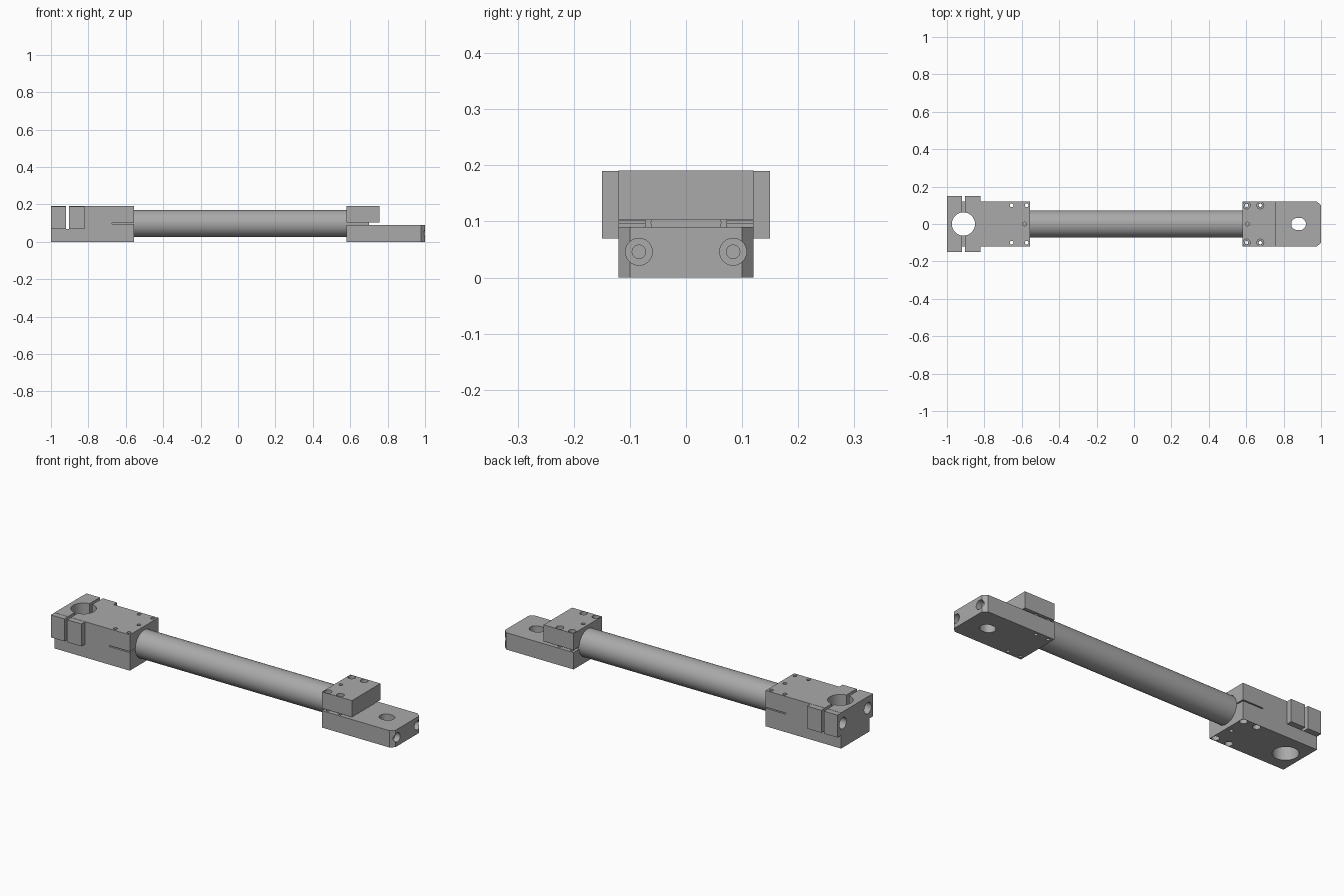
import bpy, bmesh
from math import pi
from mathutils import Matrix, Vector

if "Cube" in bpy.data.objects:
    bpy.data.objects.remove(bpy.data.objects["Cube"])

metal = bpy.data.materials.new("machined grey")
metal.use_nodes = True
grey = (0.4, 0.4, 0.4, 1)
metal.diffuse_color = grey
metal.node_tree.nodes["Principled BSDF"].inputs["Base Color"].default_value = grey
AXIS_Z = 0.098


def make(name, bm):
    mesh = bpy.data.meshes.new(name)
    bmesh.ops.recalc_face_normals(bm, faces=bm.faces)
    bm.to_mesh(mesh)
    bm.free()
    mesh.materials.append(metal)
    ob = bpy.data.objects.new(name, mesh)
    bpy.context.collection.objects.link(ob)
    return ob


def box(name, x, y, z):
    bm = bmesh.new()
    bmesh.ops.create_cube(bm, size=1)
    for v in bm.verts:
        v.co = Vector([(a + b) / 2 + c * (b - a) for (a, b), c in zip((x, y, z), v.co)])
    return make(name, bm)


def rod(name, axis, centre, r, length, sides=32):
    bm = bmesh.new()
    turn = Matrix.Rotation(pi / 2, 4, "Y") if axis == "X" else Matrix()
    bmesh.ops.create_cone(bm, cap_ends=True, segments=sides, radius1=r, radius2=r,
                          depth=length, matrix=Matrix.Translation(centre) @ turn)
    return make(name, bm)


def boolean(ob, tool, operation="DIFFERENCE"):
    mod = ob.modifiers.new("cut", "BOOLEAN")
    mod.operation, mod.solver, mod.object = operation, "EXACT", tool
    bpy.context.view_layer.update()
    result = bpy.data.meshes.new_from_object(
        ob.evaluated_get(bpy.context.evaluated_depsgraph_get()))
    ob.modifiers.clear()
    ob.data = result
    bpy.data.objects.remove(tool)


def drill(ob, axis, centre, r, length, sides=24):
    boolean(ob, rod("drill", axis, centre, r, length, sides))


def smooth(ob):
    bpy.ops.object.select_all(action="DESELECT")
    ob.select_set(True)
    bpy.context.view_layer.objects.active = ob
    bpy.ops.object.shade_smooth_by_angle(angle=0.5)


# Hollow tube joining the two clamps
tube = rod("tube", "X", (0.01, 0, AXIS_Z), 0.073, 1.38, 64)
drill(tube, "X", (0.01, 0, AXIS_Z), 0.062, 1.5, 64)

# Left clamp: body with a wider upper jaw
left = box("left_clamp", (-1, -0.555), (-0.12, 0.12), (0, 0.191))
boolean(left, box("jaw", (-1, -0.82), (-0.15, 0.15), (0.07, 0.19)), "UNION")
drill(left, "Z", (-0.912, 0, 0.1), 0.062, 0.4, 48)
boolean(left, box("jaw_slot", (-0.92, -0.904), (-0.2, 0.2), (0.07, 0.3)))
boolean(left, box("tube_slit", (-0.675, -0.5), (-0.2, 0.2), (0.096, 0.102)))
drill(left, "X", (-0.55, 0, AXIS_Z), 0.0735, 0.27, 64)
for y in (-0.1, 0.1):
    # Jaw bolts, then clamp screws with counterbores below
    drill(left, "X", (-1, 1.05 * y, 0.13), 0.03, 0.12)
    drill(left, "X", (-0.95, 1.05 * y, 0.13), 0.015, 0.18)
    for x in (-0.654, -0.574):
        drill(left, "Z", (x, y, 0.1), 0.01, 0.4)
        drill(left, "Z", (x, y, 0), 0.019, 0.08)
drill(left, "Z", (-0.585, 0, 0.1), 0.01, 0.4)

# Right clamp: lower tongue with chamfered corners
bm = bmesh.new()
outline = [(0.58, -0.12), (0.978, -0.12), (1, -0.1), (1, 0.1), (0.978, 0.12), (0.58, 0.12)]
face = bm.faces.new([bm.verts.new((x, y, 0)) for x, y in outline])
top = bmesh.ops.extrude_face_region(bm, geom=[face])["geom"]
bmesh.ops.translate(bm, vec=(0, 0, 0.09),
                    verts=[v for v in top if isinstance(v, bmesh.types.BMVert)])
right = make("right_clamp_tongue", bm)
cap = box("right_clamp_cap", (0.58, 0.757), (-0.12, 0.12), (0.103, 0.191))
for part in (right, cap):
    drill(part, "X", (0.6, 0, AXIS_Z), 0.0735, 0.2, 64)

# Rounded slot in the tongue
slot = rod("slot", "Z", (0.88, 0, 0.05), 0.033, 0.3)
for v in slot.data.vertices:
    v.co.x += 0.006 if v.co.x > 0.88 else -0.006
boolean(right, slot)

for y in (-0.1, 0.1):
    # Counterbored end holes and cap screws
    drill(right, "X", (1, 0.84 * y, 0.046), 0.024, 0.06)
    drill(right, "X", (0.96, 0.84 * y, 0.046), 0.012, 0.12)
    for x in (0.602, 0.675):
        drill(right, "Z", (x, y, 0.05), 0.009, 0.3)
        drill(cap, "Z", (x, y, 0.15), 0.01, 0.3)
        drill(cap, "Z", (x, y, 0.19), 0.019, 0.08)
drill(cap, "Z", (0.607, 0, 0.15), 0.01, 0.3)

for ob in (tube, left, right, cap):
    smooth(ob)
